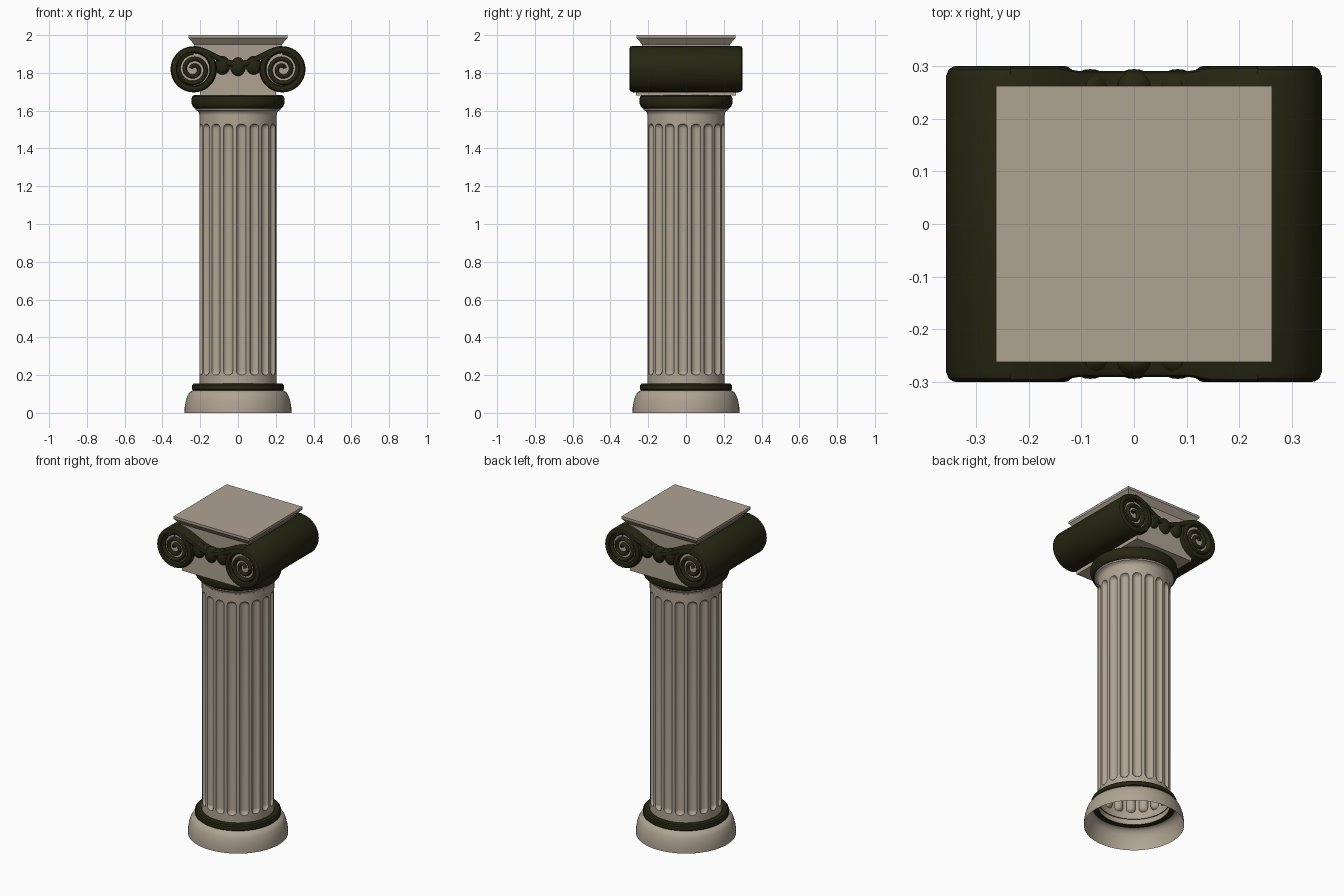
import bpy, bmesh, math
from mathutils import Vector

if "Cube" in bpy.data.objects:
    bpy.data.objects.remove(bpy.data.objects["Cube"])

def material(name, col):
    m = bpy.data.materials.new(name)
    m.diffuse_color = (*col, 1)
    m.use_nodes = True
    m.node_tree.nodes["Principled BSDF"].inputs["Base Color"].default_value = m.diffuse_color
    return m

STONE = material("warm stone", (0.43, 0.37, 0.29))
DARK = material("dark olive", (0.019, 0.019, 0.006))

def finish(bm, name, mat, angle=35):
    bmesh.ops.remove_doubles(bm, verts=bm.verts, dist=1e-5)
    bmesh.ops.recalc_face_normals(bm, faces=bm.faces)
    me = bpy.data.meshes.new(name)
    bm.to_mesh(me)
    bm.free()
    ob = bpy.data.objects.new(name, me)
    bpy.context.collection.objects.link(ob)
    me.materials.append(mat)
    bpy.ops.object.select_all(action='DESELECT')
    ob.select_set(True)
    bpy.context.view_layer.objects.active = ob
    bpy.ops.object.shade_smooth_by_angle(angle=math.radians(angle))
    return ob

def grid(rows, name, mat, wrap_rows=False, wrap_cols=True, caps=False, angle=35):
    """Skin a list of point rows with quads."""
    bm = bmesh.new()
    vs = [[bm.verts.new(p) for p in r] for r in rows]
    n, k = len(vs), len(vs[0])
    for i in range(n if wrap_rows else n - 1):
        for j in range(k if wrap_cols else k - 1):
            a, b = vs[i], vs[(i + 1) % n]
            bm.faces.new((a[j], a[(j + 1) % k], b[(j + 1) % k], b[j]))
    if caps:
        bm.faces.new(vs[0])
        bm.faces.new(vs[-1])
    return finish(bm, name, mat, angle)

def lathe(profile, name, mat, seg=64, phase=0.0, scale=1.0):
    rows = []
    for r, z in profile:
        rows.append([(r * scale * math.cos(phase + math.tau * j / seg),
                      r * scale * math.sin(phase + math.tau * j / seg), z) for j in range(seg)])
    return grid(rows, name, mat)

# Base and its dark ring, open underneath
lathe([(.283, 0), (.282, .03), (.277, .06), (.268, .09), (.256, .11), (.24, .119), (.2, .12)],
      "base", STONE)
lathe([(.2, .119), (.236, .119), (.243, .125), (.244, .137), (.242, .148), (.234, .155), (.2, .156)],
      "base_ring", DARK)

# Shaft with 18 round-ended flutes
R, W, N = 0.205, 0.026, 18
Z0, Z1 = 0.2 + W, 1.53 - W
steps = [math.radians(90 * i / 7) for i in range(8)]
offs = [-W * math.cos(t) for t in steps] + [W * math.cos(t) for t in reversed(steps[:-1])]
zs = ([.12] + [Z0 - W * math.sin(t) for t in reversed(steps)]
      + [Z1 + W * math.sin(t) for t in steps] + [1.58])
rows = []
for z in zs:
    row = []
    for f in range(N):
        a0 = math.radians(-5 + 360 / N * f)
        for u in offs:
            over = max(0, Z0 - z, z - Z1)
            d2 = W * W - u * u - over * over
            r = R - 0.8 * math.sqrt(d2) if d2 > 1e-9 else R
            a = a0 + u / R
            row.append((r * math.cos(a), r * math.sin(a), z))
    rows.append(row)
grid(rows, "fluted_shaft", STONE)
lathe([(R, 1.58), (.207, 1.59), (.214, 1.598), (.225, 1.603), (.225, 1.615), (.19, 1.616)],
      "shaft_lip", STONE)

# Dark cushion under the capital
lathe([(.2, 1.612), (.228, 1.612), (.239, 1.62), (.245, 1.637), (.247, 1.66), (.243, 1.675),
       (.232, 1.683), (.15, 1.684)], "capital_cushion", DARK)

# Stone block between the scrolls
def box_rows(sx, sy, z):
    return [(-sx, -sy, z), (sx, -sy, z), (sx, sy, z), (-sx, sy, z)]
grid([box_rows(.2, .265, 1.68), box_rows(.2, .265, 1.86)], "capital_block", STONE, caps=True)

# Square top slab
lathe([(0, 2), (.262, 2), (.262, 1.985), (.232, 1.95), (.225, 1.85), (0, 1.85)],
      "top_slab", STONE, seg=4, phase=math.pi / 4, scale=math.sqrt(2))

# Sagging band joining the scrolls
def band_section(x):
    t = min(1, abs(x) / .235)
    s = t * t * (3 - 2 * t)
    top = 1.862 + .08 * s
    h = .034
    e = min(1, max(0, (abs(x) - .1) / .05))
    w = .29 + .009 * e * e * (3 - 2 * e)
    b = .012
    half = [(w - b, top), (w - b * .3, top - b * .3), (w, top - b),
            (w, top - h + b), (w - b * .3, top - h + b * .3), (w - b, top - h)]
    return ([(x, y, z) for y, z in half] + [(x, -y, z) for y, z in reversed(half)])
grid([band_section(-.235 + .47 * i / 32) for i in range(33)], "scroll_band", DARK, caps=True)

# Scrolls: drum, recessed end discs and spiral ridges
CX, CZ = .235, 1.819
for side, label in ((-1, "left"), (1, "right")):
    def ring(r, y, n=56):
        return [(side * CX + r * math.cos(math.tau * j / n), y,
                 CZ + r * math.sin(math.tau * j / n)) for j in range(n)]
    half = [(.085, .27), (.086, .288), (.092, .297), (.1, .3), (.108, .299), (.117, .293), (.122, .28)]
    prof = half + [(r, -y) for r, y in reversed(half)]
    grid([ring(r, y) for r, y in prof], label + "_scroll_drum", DARK)
    for fy, end in ((-1, "front"), (1, "back")):
        grid([ring(.09, fy * .277), ring(.0, fy * .277)], f"{label}_{end}_scroll_disc", STONE)
        rows = []
        M, turns = 80, 2.2
        for i in range(M + 1):
            t = i / M
            r = .09 - .077 * t
            a = math.pi / 2 + math.tau * turns * t
            ca, sa = -side * math.cos(a), math.sin(a)
            tube = .0125 - .002 * t
            rows.append([(side * CX + (r + tube * math.cos(q)) * ca,
                          fy * (.277 + 1.5 * tube * math.sin(q)),
                          CZ + (r + tube * math.cos(q)) * sa)
                         for q in (math.tau * k / 10 for k in range(10))])
        grid(rows, f"{label}_{end}_spiral", DARK, caps=True, angle=50)

# Hanging egg ornaments on front and back
for fy, end in ((-1, "front"), (1, "back")):
    for x in (-.083, 0, .083):
        bm = bmesh.new()
        bmesh.ops.create_uvsphere(bm, u_segments=24, v_segments=14, radius=1)
        zc = 1.833 if x == 0 else 1.84
        for v in bm.verts:
            v.co = Vector((x + v.co.x * .041, fy * .262 + v.co.y * .032, zc + v.co.z * .05))
        finish(bm, end + "_egg", DARK)
